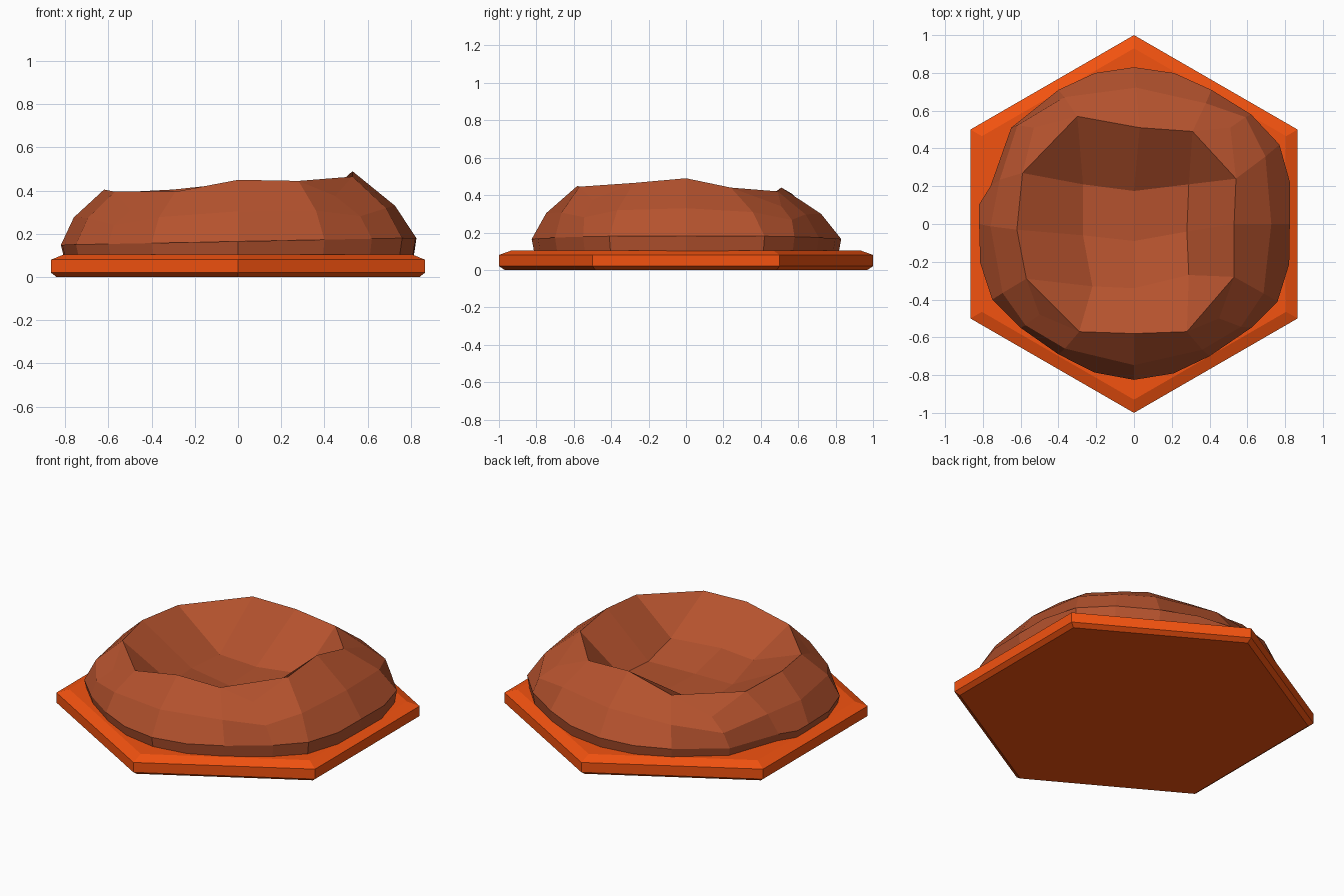
import bpy, bmesh, math
from mathutils import Vector

if "Cube" in bpy.data.objects:
    bpy.data.objects.remove(bpy.data.objects["Cube"])


def material(name, rgb):
    m = bpy.data.materials.new(name)
    m.diffuse_color = (*rgb, 1)
    m.use_nodes = True
    m.node_tree.nodes["Principled BSDF"].inputs["Base Color"].default_value = m.diffuse_color
    return m


def make_object(name, bm, mat):
    bmesh.ops.recalc_face_normals(bm, faces=bm.faces)
    mesh = bpy.data.meshes.new(name)
    bm.to_mesh(mesh)
    bm.free()
    mesh.materials.append(mat)
    ob = bpy.data.objects.new(name, mesh)
    bpy.context.collection.objects.link(ob)
    return ob


def bridge(bm, a, b):
    n = len(a)
    for i in range(n):
        j = (i + 1) % n
        bm.faces.new((a[i], a[j], b[j], b[i]))


# Hexagonal tile with chamfered top and bottom edges
bm = bmesh.new()
rings = []
for r, z in [(0.97, 0), (1, 0.02), (1, 0.08), (0.93, 0.105)]:
    rings.append([bm.verts.new((r * math.sin(k * math.pi / 3),
                                r * math.cos(k * math.pi / 3), z)) for k in range(6)])
for lo, hi in zip(rings, rings[1:]):
    bridge(bm, lo, hi)
bm.faces.new(rings[0])
bm.faces.new(rings[-1])
make_object("hex_tile", bm, material("tile_orange", (0.9, 0.085, 0.005)))

# Crater rim, counter-clockwise from the front left corner
rim = [(-.50, -.48, .31), (-.29, -.57, .395), (0, -.58, .45), (.28, -.57, .445),
       (.45, -.50, .375), (.53, -.28, .465), (.53, 0, .49), (.54, .24, .44),
       (.51, .51, .34), (.31, .49, .42), (.03, .51, .44), (-.30, .57, .405),
       (-.53, .51, .31), (-.59, .27, .39), (-.62, -.03, .405), (-.57, -.29, .395)]
# Widest outline of the mound, same order
waist = [(-.60, -.55), (-.40, -.69), (0, -.825), (.40, -.70),
         (.62, -.55), (.76, -.41), (.825, 0), (.77, .42),
         (.62, .58), (.41, .71), (0, .83), (-.40, .71),
         (-.65, .51), (-.76, .20), (-.82, 0), (-.75, -.40)]
# Crater floor, three rows from front to back
floor = [(-.22, -.33, .25), (0, -.34, .26), (.29, -.27, .27),
         (-.27, -.06, .22), (0, -.09, .20), (.28, -.04, .22),
         (-.27, .21, .20), (0, .175, .21), (.29, .21, .23)]

# Each rim side is split into 4; the outer shell has extra points between
bm = bmesh.new()
rim_v = [bm.verts.new(p) for p in rim]
fl = [bm.verts.new(p) for p in floor]


def shell_ring(fn):
    return [bm.verts.new(fn(i)) for i in range(16)]


def waist_point(i):
    x, y = waist[i]
    return Vector((x, y, 0.165 + 0.02 * x))


def mid_point(i):
    p = Vector(rim[i]).lerp(waist_point(i), 0.6)
    d = Vector((p.x, p.y, 0)).normalized()
    return p + d * 0.02 + Vector((0, 0, 0.025))


mid = shell_ring(mid_point)
belt = shell_ring(waist_point)
foot = shell_ring(lambda i: (waist[i][0] * .985, waist[i][1] * .985, 0.1))
for a, b in [(rim_v, mid), (mid, belt), (belt, foot)]:
    bridge(bm, a, b)
bm.faces.new(foot)

# Crater bowl: 4 x 4 grid, corner cells folded along the outer diagonal
grid = [rim_v[0:5],
        [rim_v[15], *fl[0:3], rim_v[5]],
        [rim_v[14], *fl[3:6], rim_v[6]],
        [rim_v[13], *fl[6:9], rim_v[7]],
        rim_v[12:7:-1]]
for r in range(4):
    for c in range(4):
        q = [grid[r][c], grid[r][c + 1], grid[r + 1][c + 1], grid[r + 1][c]]
        if r in (0, 3) and c in (0, 3):
            k = 0 if r == c else 1
            k = {(0, 0): 0, (0, 3): 1, (3, 3): 2, (3, 0): 3}[r, c]
            q = q[k:] + q[:k]
            bm.faces.new((q[0], q[1], q[3]))
            bm.faces.new((q[1], q[2], q[3]))
        else:
            bm.faces.new(q)

# Round the outer shell by splitting the widest waist spans
for ring in (belt, foot):
    for i in (1, 2, 5, 6, 9, 10, 13, 14):
        e = bm.edges.get((ring[i], ring[(i + 1) % 16]))
        if e:
            v = bmesh.utils.edge_split(e, e.verts[0], 0.5)[1]
            d = Vector((v.co.x, v.co.y, 0)).normalized()
            v.co += d * 0.03
make_object("crater_mound", bm, material("rock_brown", (0.46, 0.085, 0.027)))
